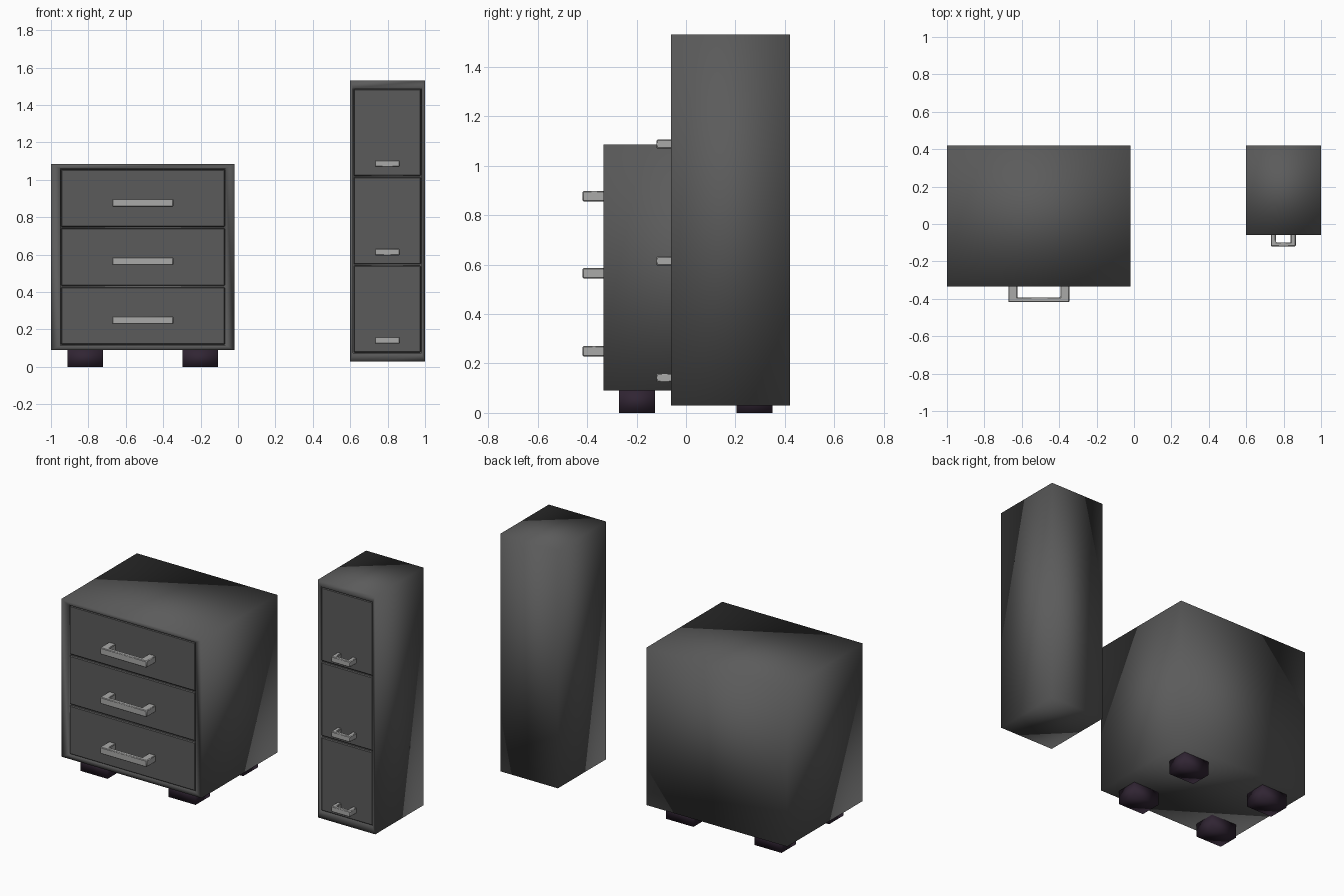
import bpy, bmesh

if "Cube" in bpy.data.objects:
    bpy.data.objects.remove(bpy.data.objects["Cube"])


def material(name, rgb):
    m = bpy.data.materials.new(name)
    m.diffuse_color = (*rgb, 1)
    m.use_nodes = True
    m.node_tree.nodes["Principled BSDF"].inputs["Base Color"].default_value = m.diffuse_color
    return m


GREY = material("charcoal_grey", (0.105, 0.105, 0.105))
METAL = material("brushed_metal", (0.40, 0.40, 0.395))
FOOT = material("dark_plum", (0.03, 0.018, 0.033))


def finish(bm, name, mat, smooth=False, bevel=0):
    bmesh.ops.recalc_face_normals(bm, faces=bm.faces[:])
    me = bpy.data.meshes.new(name)
    bm.to_mesh(me)
    bm.free()
    me.materials.append(mat)
    for p in me.polygons:
        p.use_smooth = smooth
    ob = bpy.data.objects.new(name, me)
    bpy.context.collection.objects.link(ob)
    if bevel:
        mod = ob.modifiers.new("soft_edges", 'BEVEL')
        mod.width, mod.segments = bevel, 1
    return ob


def box_mesh(x, y, z):
    bm = bmesh.new()
    bmesh.ops.create_cube(bm, size=1)
    for v in bm.verts:
        v.co = [lo + (c + 0.5) * (hi - lo) for c, (lo, hi) in zip(v.co, (x, y, z))]
    return bm


def carcass(name, x, y, z, open_x, open_z):
    """Box whose front has a shallow recess holding the drawers."""
    bm = box_mesh(x, y, z)
    bm.faces.ensure_lookup_table()
    front = min(bm.faces, key=lambda f: f.calc_center_median().y)
    bmesh.ops.inset_individual(bm, faces=[front], thickness=0.01)
    mx, mz = sum(x) / 2, sum(z) / 2
    for v in front.verts:
        v.co.x = open_x[v.co.x > mx]
        v.co.z = open_z[v.co.z > mz]
    bmesh.ops.inset_individual(bm, faces=[front], thickness=0.002)
    for v in front.verts:
        v.co.y += 0.02
    finish(bm, name, GREY, smooth=True)


def handle(name, x, y_out, y_in, z, leg, bar):
    """U-shaped pull: flat profile extruded upward."""
    (a, b), (z0, z1) = x, z
    pts = [(a, y_in), (a, y_out), (b, y_out), (b, y_in), (b - leg, y_in),
           (b - leg, y_out + bar), (a + leg, y_out + bar), (a + leg, y_in)]
    bm = bmesh.new()
    f = bm.faces.new([bm.verts.new((px, py, z0)) for px, py in pts])
    ext = bmesh.ops.extrude_face_region(bm, geom=[f])
    for v in ext["geom"]:
        if isinstance(v, bmesh.types.BMVert):
            v.co.z = z1
    ob = finish(bm, name, METAL, bevel=0.004)
    bpy.context.view_layer.objects.active = ob
    ob.select_set(True)
    bpy.ops.object.shade_smooth_by_angle(angle=0.9)
    ob.select_set(False)


def cabinet(name, x, y, z, open_x, splits, hx, hz, hh, reach, leg, bar):
    carcass(name + "_carcass", x, y, z, open_x, (splits[0], splits[-1]))
    g = 0.004
    for i, (z0, z1) in enumerate(zip(splits, splits[1:])):
        finish(box_mesh((open_x[0] + g, open_x[1] - g), (y[0] + 0.004, y[0] + 0.03),
                        (z0 + g, z1 - g)),
               f"{name}_drawer_{i + 1}", GREY, bevel=0.005)
        handle(f"{name}_handle_{i + 1}", hx, y[0] - reach, y[0] + 0.008,
               (hz[i] - hh / 2, hz[i] + hh / 2), leg, bar)


# Wide low chest
cabinet("wide_chest", (-1, -0.02), (-0.333, 0.42), (0.09, 1.085), (-0.95, -0.065),
        (0.115, 0.43, 0.745, 1.06), (-0.672, -0.346), (0.25, 0.565, 0.877), 0.042,
        0.085, 0.048, 0.026)

# Tall narrow cabinet
cabinet("tall_cabinet", (0.6, 1), (-0.06, 0.42), (0.03, 1.53), (0.615, 0.982),
        (0.073, 0.545, 1.018, 1.49), (0.732, 0.865), (0.142, 0.614, 1.087), 0.036,
        0.06, 0.027, 0.022)

# Four feet under the chest
for side, fx in (("left", (-0.912, -0.722)), ("right", (-0.297, -0.107))):
    for end, fy in (("front", (-0.27, -0.125)), ("back", (0.205, 0.35))):
        finish(box_mesh(fx, fy, (0, 0.092)), f"foot_{end}_{side}", FOOT, smooth=True)
